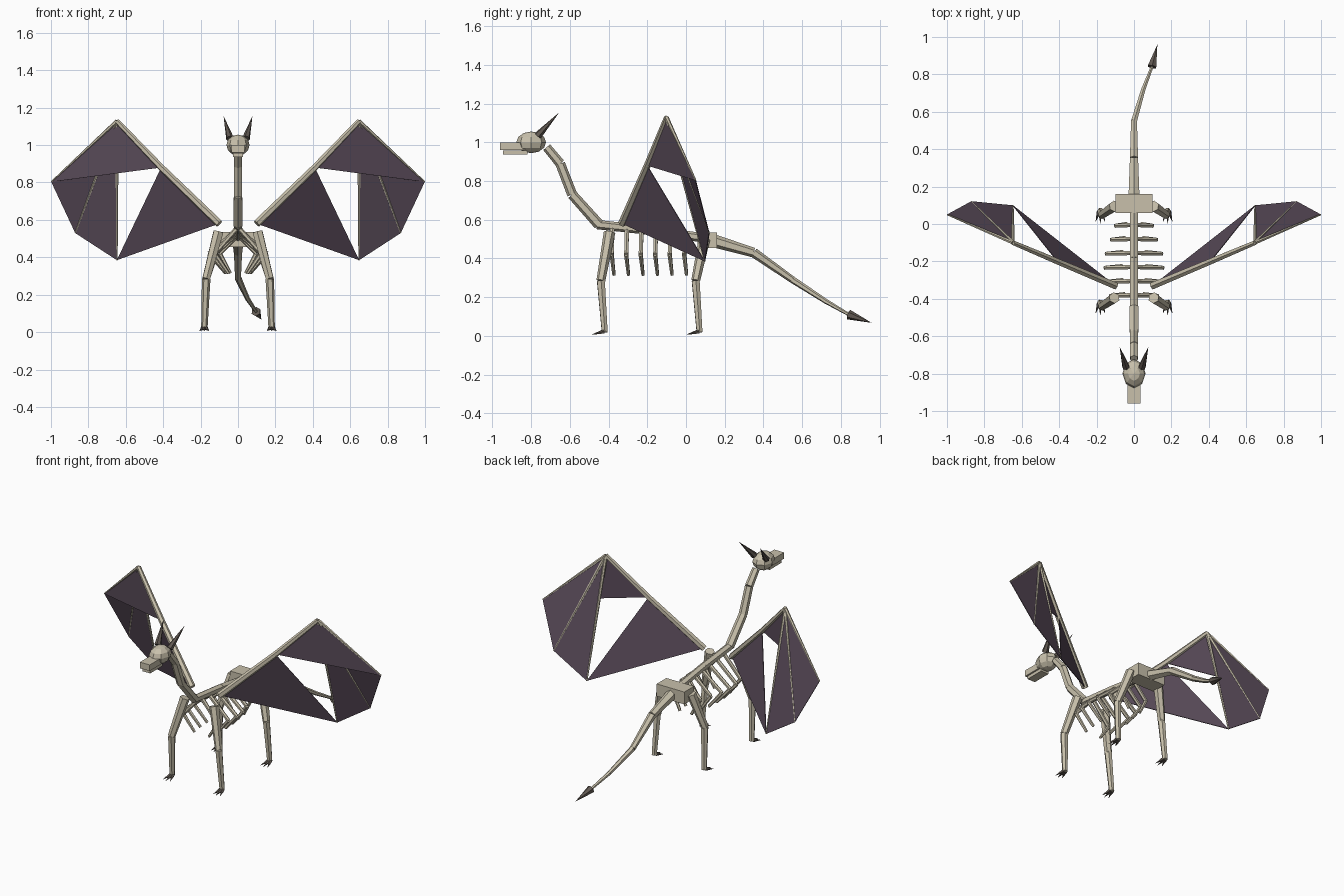
import bpy, bmesh
from mathutils import Vector, Matrix

if "Cube" in bpy.data.objects:
    bpy.data.objects.remove(bpy.data.objects["Cube"])


def material(name, col):
    m = bpy.data.materials.new(name)
    m.diffuse_color = (*col, 1)
    m.use_nodes = True
    m.node_tree.nodes["Principled BSDF"].inputs["Base Color"].default_value = m.diffuse_color
    return m


BONE = material("bone", (0.58, 0.53, 0.41))
HORN = material("dark horn", (0.12, 0.10, 0.085))
SKIN = material("wing membrane", (0.10, 0.07, 0.10))


def finish(bm, name, mat):
    me = bpy.data.meshes.new(name)
    bm.to_mesh(me)
    bm.free()
    me.materials.append(mat)
    ob = bpy.data.objects.new(name, me)
    bpy.context.collection.objects.link(ob)
    return ob


def add_bone(bm, a, b, r1, r2, sides=6):
    a, b = Vector(a), Vector(b)
    d = b - a
    m = Matrix.Translation((a + b) / 2) @ d.to_track_quat('Z', 'Y').to_matrix().to_4x4()
    bmesh.ops.create_cone(bm, cap_ends=True, segments=sides, radius1=r1, radius2=r2,
                          depth=d.length, matrix=m)


def chain(name, pts, radii, mat=BONE, sides=6):
    bm = bmesh.new()
    for i in range(len(pts) - 1):
        add_bone(bm, pts[i], pts[i + 1], radii[i], radii[i + 1], sides)
    return finish(bm, name, mat)


def box(name, lo, hi):
    lo, hi = Vector(lo), Vector(hi)
    bm = bmesh.new()
    bmesh.ops.create_cube(bm, size=1, matrix=Matrix.Translation((lo + hi) / 2)
                          @ Matrix.Diagonal((*(hi - lo), 1)))
    return finish(bm, name, BONE)


def flip(p, s):
    return Vector((p[0] * s, p[1], p[2]))


# Spine, neck, tail and pelvis
chain("spine", [(0, -.46, .575), (0, -.18, .545), (0, .10, .505)], [.024, .024, .024])
chain("neck", [(0, -.45, .575), (0, -.588, .73), (0, -.65, .89), (0, -.72, .975)],
      [.028, .026, .025, .023])
chain("tail", [(0, .14, .492), (0, .35, .43), (0, .55, .29), (.05, .72, .18), (.10, .85, .105)],
      [.034, .025, .018, .013, .008])
chain("tail_tip", [(.096, .84, .11), (.125, .96, .067)], [.026, 0], HORN)
box("pelvis", (-.10, .06, .455), (.10, .16, .535))

# Skull, snout and jaw
bm = bmesh.new()
bmesh.ops.create_uvsphere(bm, u_segments=8, v_segments=6, radius=1,
                          matrix=Matrix.Translation((0, -.80, 1.0))
                          @ Matrix.Diagonal((.062, .077, .056, 1)))
finish(bm, "skull", BONE)
box("snout", (-.035, -.96, .96), (.035, -.83, 1.0))
box("jaw", (-.028, -.945, .937), (.028, -.82, .957))

# Ribs: each bows outward, then turns in below
widths = [.125, .148, .155, .148, .12, .098]
for i, w in enumerate(widths):
    y = -.38 + .075 * i
    z = .562 - .008 * i
    for s, side in ((1, "right"), (-1, "left")):
        pts = [(0, y, z), (w, y - .004, .42), (w * .42, y + .008, .315)]
        chain(f"rib_{side}_{i + 1}", [flip(p, s) for p in pts], [.013, .012, .009], sides=6)

# Wing joints: root, elbow, wrist and three finger tips
ROOT, ELBOW, WRIST = (.10, -.33, .58), (.41, -.20, .88), (.647, -.10, 1.128)
TIPS = [(.998, .05, .803), (.87, .12, .53), (.647, .098, .385)]

for s, side in ((1, "right"), (-1, "left")):
    chain("horn_" + side, [flip((.043, -.765, 1.035), s), flip((.077, -.655, 1.155), s)],
          [.021, 0], HORN)

    # Legs and claws
    for part, top, dy in (("front", .535, 0), ("hind", .50, .49)):
        pts = [(.105, -.395 + dy, top), (.17, -.44 + dy, .285), (.18, -.42 + dy, .018)]
        chain(f"{part}_leg_{side}", [flip(p, s) for p in pts], [.030, .023, .017])
        bm = bmesh.new()
        for dx in (-.026, 0, .026):
            add_bone(bm, flip((.18 + dx * .3, -.425 + dy, .022), s),
                     flip((.18 + dx, -.49 + dy + abs(dx) * .4, .006), s), .012, 0, 5)
        finish(bm, f"{part}_claws_{side}", HORN)

    # Wing arm and fingers
    root, elbow, wrist = (flip(p, s) for p in (ROOT, ELBOW, WRIST))
    tips = [flip(p, s) for p in TIPS]
    chain("wing_arm_" + side, [root, elbow, wrist], [.021, .018, .014])
    bm = bmesh.new()
    for t in tips:
        add_bone(bm, wrist, t, .011, .004)
    finish(bm, "wing_fingers_" + side, BONE)

    # Membrane sheets
    bm = bmesh.new()
    for tri in ((root, elbow, tips[2]), (elbow, wrist, tips[0]),
                (wrist, tips[0], tips[1]), (wrist, tips[1], tips[2])):
        bm.faces.new([bm.verts.new(p) for p in tri])
    ob = finish(bm, "wing_membrane_" + side, SKIN)
    mod = ob.modifiers.new("thickness", 'SOLIDIFY')
    mod.thickness = .004
    mod.offset = 0
